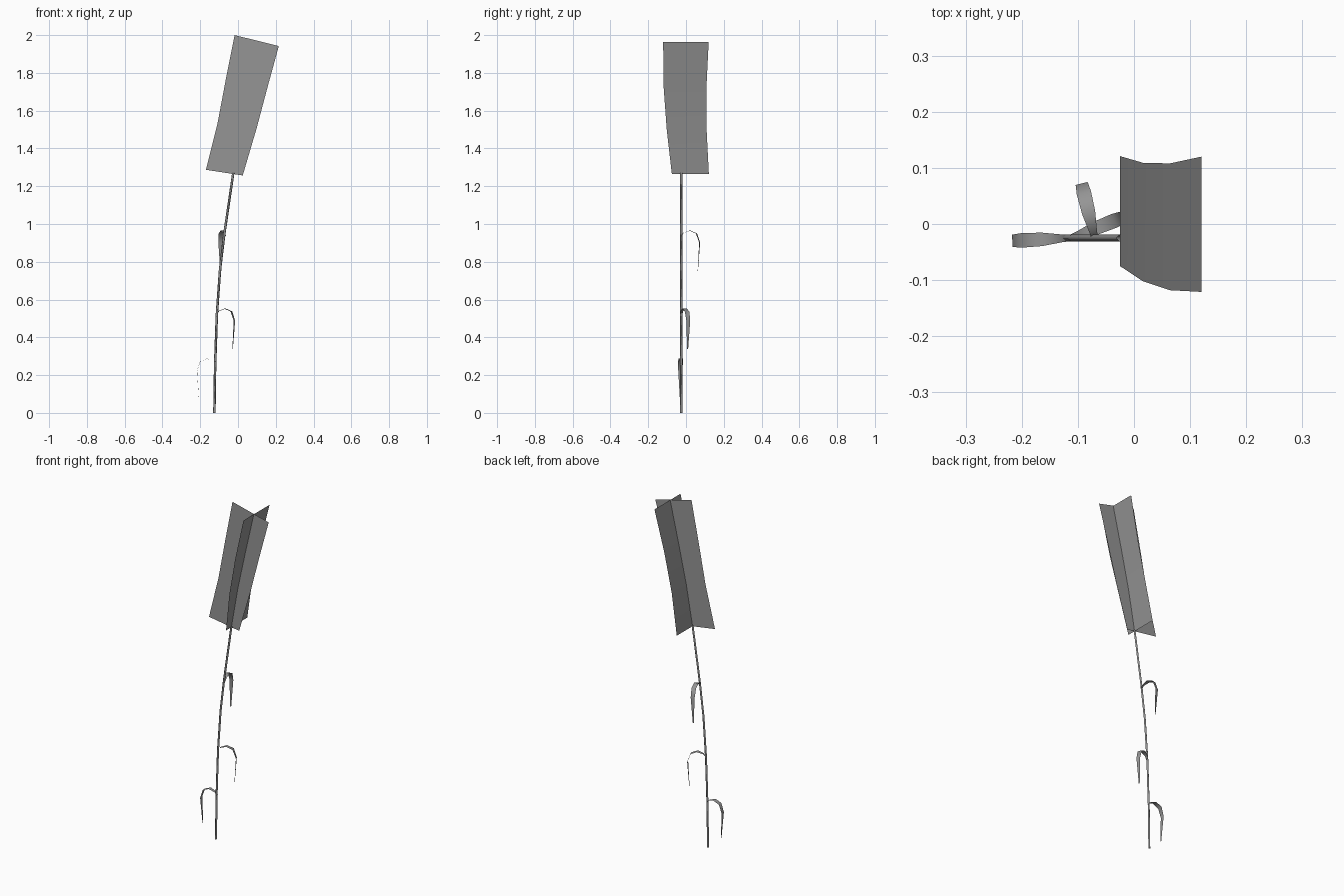
import bpy, math
from mathutils import Vector

if "Cube" in bpy.data.objects:
    bpy.data.objects.remove(bpy.data.objects["Cube"])

Y0 = -0.025  # depth of the stalk axis

dark = bpy.data.materials.new("dark_grey")
dark.diffuse_color = (0.3, 0.3, 0.3, 1)
dark.use_nodes = True
dark.node_tree.nodes["Principled BSDF"].inputs["Base Color"].default_value = dark.diffuse_color


def add_mesh(name, verts, faces, smooth=True):
    mesh = bpy.data.meshes.new(name)
    mesh.from_pydata(verts, [], faces)
    mesh.materials.append(dark)
    for p in mesh.polygons:
        p.use_smooth = smooth
    obj = bpy.data.objects.new(name, mesh)
    bpy.context.collection.objects.link(obj)
    return obj


def strip(name, left, right):
    """Ribbon of quads between two edge polylines."""
    n = len(left)
    return add_mesh(name, left + right,
                    [(i, n + i, n + i + 1, i + 1) for i in range(n - 1)])


# Stem: thin four-sided rod bending to the right
path = [(-0.125, 0), (-0.121, 0.26), (-0.112, 0.52), (-0.095, 0.76),
        (-0.072, 0.95), (-0.025, 1.27)]
sides, radius = 4, 0.0065
verts = []
for x, z in path:
    for k in range(sides):
        a = math.tau * k / sides
        verts.append((x + radius * math.cos(a), Y0 + radius * math.sin(a), z))
faces = [(i * sides + k, i * sides + (k + 1) % sides,
          (i + 1) * sides + (k + 1) % sides, (i + 1) * sides + k)
         for i in range(len(path) - 1) for k in range(sides)]
add_mesh("stem", verts, faces)

# Drooping leaves: one profile (distance out, rise, half width) reused three times
profile = [(0, 0, 0.006), (0.012, 0.017, 0.007), (0.047, 0.029, 0.012),
           (0.083, 0.014, 0.013), (0.1, -0.035, 0.011), (0.09, -0.185, 0.003)]


def leaf(name, x, z, direction):
    out = Vector((direction[0], direction[1], 0)).normalized()
    side = Vector((-out.y, out.x, 0))
    root = Vector((x, Y0, z))
    mid = [root + out * d + Vector((0, 0, h)) for d, h, w in profile]
    strip(name, [m + side * p[2] for m, p in zip(mid, profile)],
          [m - side * p[2] for m, p in zip(mid, profile)])


leaf("lower_leaf", -0.117, 0.258, (-1, -0.05))
leaf("middle_leaf", -0.112, 0.523, (1, 0.4))
leaf("upper_leaf", -0.07, 0.936, (-0.24, 1))

# Seed head: two crossed, slightly curved cards
strip("head_card_wide",
      [(x, Y0, z) for x, z in ((-0.170, 1.287), (-0.109, 1.53), (-0.065, 1.763), (-0.018, 2.0))],
      [(x, Y0, z) for x, z in ((0.025, 1.257), (0.099, 1.508), (0.156, 1.723), (0.216, 1.942))])
spine = [(-0.025, 1.265), (0.016, 1.50), (0.064, 1.72), (0.12, 1.964)]
strip("head_card_deep",
      [(x, y, z) for (x, z), y in zip(spine, (-0.075, -0.102, -0.118, -0.121))],
      [(x, y, z) for (x, z), y in zip(spine, (0.121, 0.109, 0.108, 0.12))])
